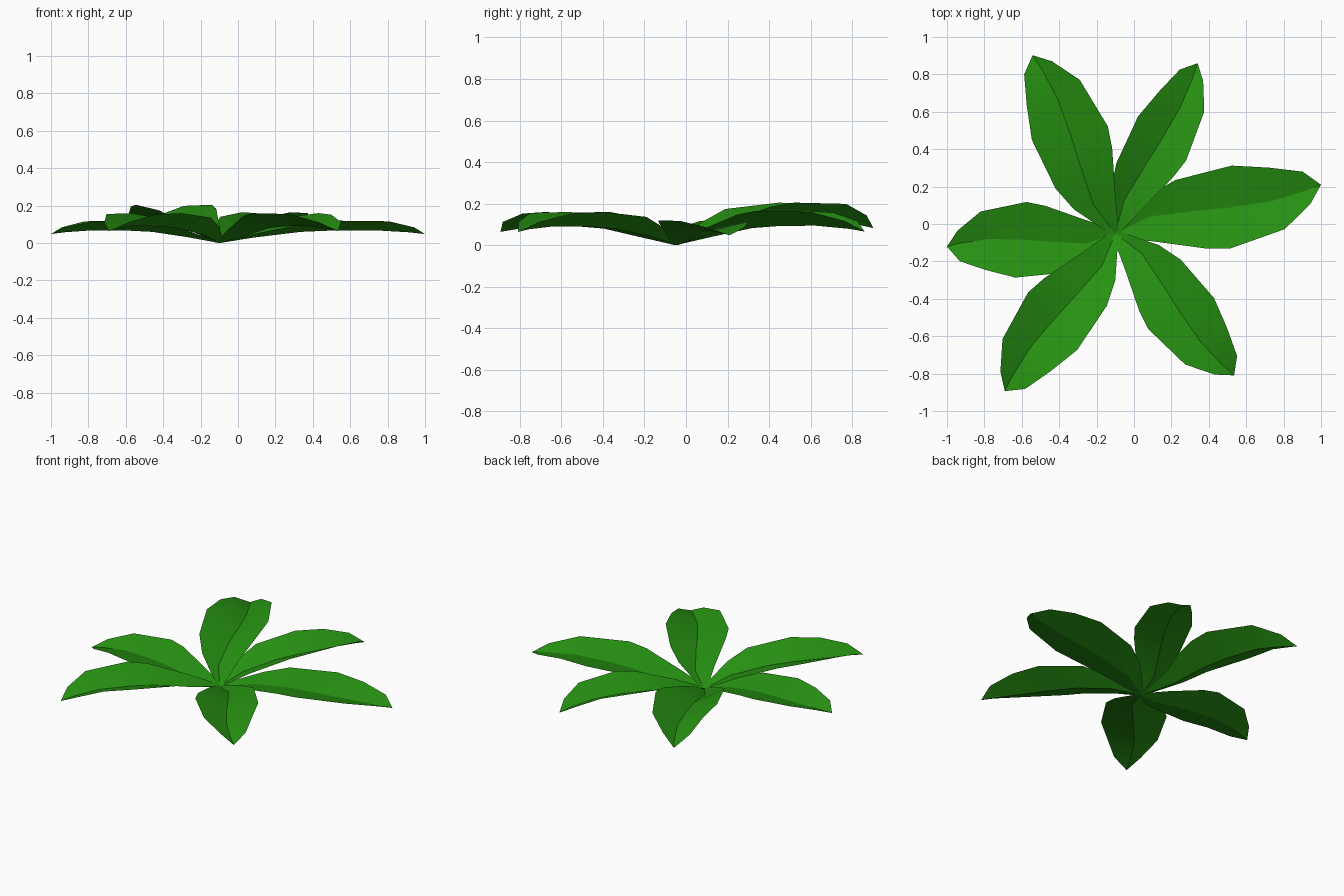
import bpy
import math
from mathutils import Matrix, Vector

# Remove only the default cube
default_cube = bpy.data.objects.get("Cube")
if default_cube:
    bpy.data.objects.remove(default_cube, do_unlink=True)


def make_material(name, colour):
    material = bpy.data.materials.new(name)
    material.use_nodes = True
    material.diffuse_color = colour
    shader = material.node_tree.nodes["Principled BSDF"]
    shader.inputs["Base Color"].default_value = colour
    shader.inputs["Roughness"].default_value = 0.8
    return material


leaf_green = make_material("leaf_green", (0.02, 0.29, 0.006, 1))

# Unit leaf lines from stalk to tip: along, across, height
LEFT_EDGE = [(0, .02, .03), (.2, .14, .55), (.335, .18, .85), (.61, .185, 1),
             (.78, .135, .95), (.93, .08, .7)]
MIDRIB = [(0, 0, 0), (.18, .04, .25), (.4, .015, .5), (.55, -.005, .56),
          (.75, -.022, .57), (.92, -.012, .48)]
RIGHT_EDGE = [(0, -.02, .03), (.17, -.08, .45), (.4, -.168, .9), (.51, -.195, 1),
              (.785, -.165, .97), (.93, -.077, .7)]
TIP = (1, 0, .4)
CENTRE = Vector((-.1, -.05, 0))


def make_leaf(name, angle, length, width, height):
    """Folded leaf blade: two strips of faces meeting at a low midrib."""
    placement = (Matrix.Translation(CENTRE)
                 @ Matrix.Rotation(math.radians(angle), 4, "Z")
                 @ Matrix.Diagonal((length, length * width, height, 1)))
    rows = list(zip(LEFT_EDGE, MIDRIB, RIGHT_EDGE))
    points = [placement @ Vector(p) for row in rows for p in row]
    points.append(placement @ Vector(TIP))
    tip = len(points) - 1

    faces = []
    for row in range(len(rows)):
        for side in range(2):
            a = row * 3 + side
            if row < len(rows) - 1:
                faces.append((a, a + 1, a + 4, a + 3))
            else:
                faces.append((a, a + 1, tip))

    mesh = bpy.data.meshes.new(name)
    mesh.from_pydata(points, [], faces)
    mesh.materials.append(leaf_green)
    leaf = bpy.data.objects.new(name, mesh)
    bpy.context.collection.objects.link(leaf)
    return leaf


# Rosette: name, heading, length, relative width, edge height
leaves = [make_leaf(*spec) for spec in (
    ("leaf_left", 13.3, 1.13, 1, .12),
    ("leaf_back_left", 64.2, 1.01, .87, .165),
    ("leaf_back_right", 114.9, 1.05, 1, .205),
    ("leaf_right", 184.5, .903, 1.16, .12),
    ("leaf_front_right", 235, 1.03, 1, .16),
    ("leaf_front_left", 309.9, .99, 1, .16),
)]

# Smooth blades with a crisp fold along the midrib
bpy.ops.object.select_all(action="DESELECT")
for leaf in leaves:
    leaf.select_set(True)
bpy.context.view_layer.objects.active = leaves[0]
bpy.ops.object.shade_smooth_by_angle(angle=math.radians(25))
